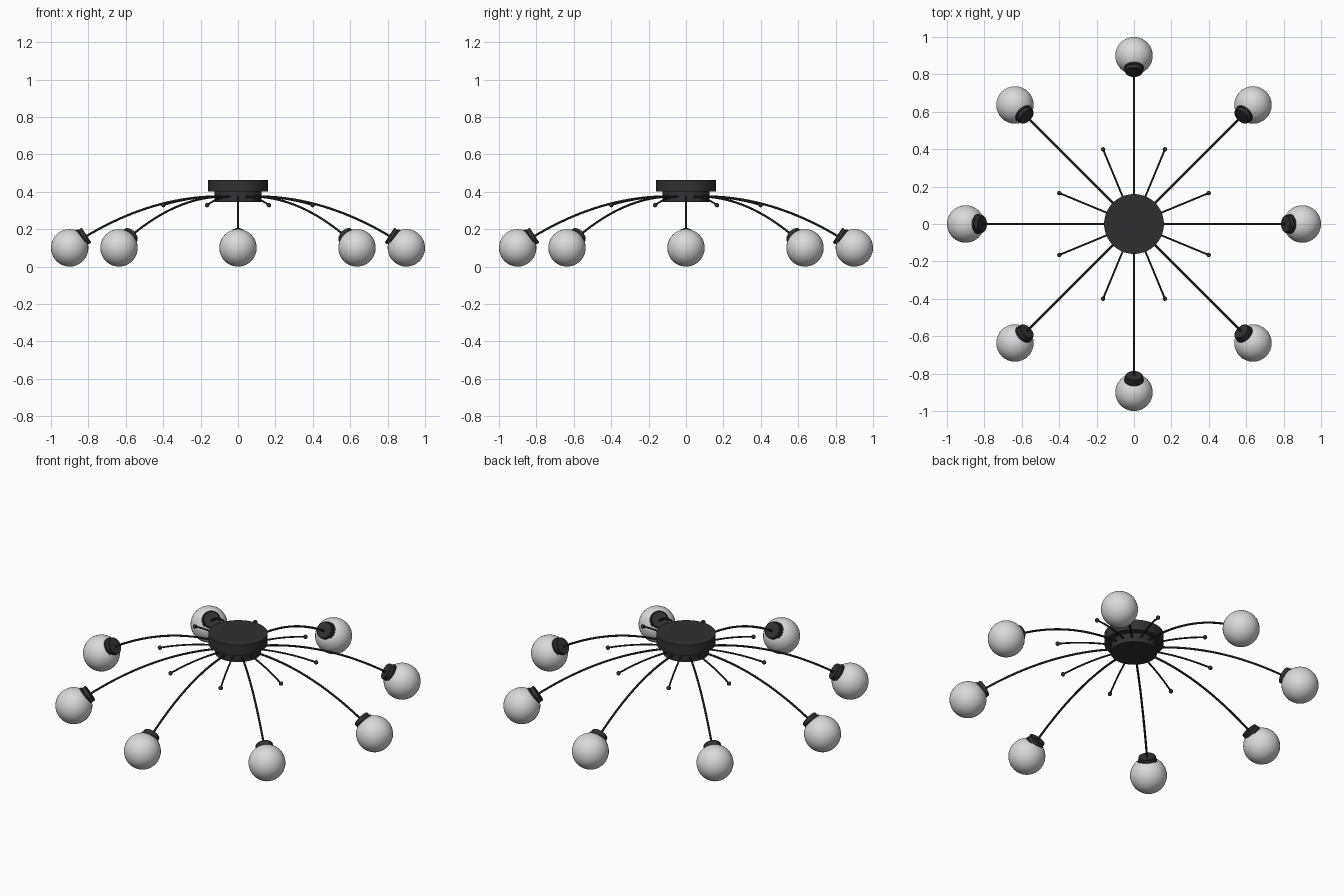
import bpy, bmesh, math
from mathutils import Vector

if "Cube" in bpy.data.objects:
    bpy.data.objects.remove(bpy.data.objects["Cube"])


def material(name, v):
    m = bpy.data.materials.new(name)
    m.diffuse_color = (v, v, v, 1)
    m.use_nodes = True
    m.node_tree.nodes["Principled BSDF"].inputs["Base Color"].default_value = m.diffuse_color
    return m


BLACK = material("matte black", 0.03)
GLASS = material("frosted glass", 0.70)


def finish(ob, name, mat, smooth=True):
    ob.name = name
    ob.data.materials.append(mat)
    if smooth:
        bpy.ops.object.select_all(action='DESELECT')
        ob.select_set(True)
        bpy.context.view_layer.objects.active = ob
        bpy.ops.object.shade_smooth_by_angle(angle=math.radians(35))
    return ob


def lathe(name, profile, origin, axis, mat, seg=48):
    """Closed solid of revolution from (radius, height) pairs along an axis."""
    bm = bmesh.new()
    rings = [[bm.verts.new((r * math.cos(2 * math.pi * i / seg),
                            r * math.sin(2 * math.pi * i / seg), h))
              for i in range(seg)] for r, h in profile]
    for a, b in zip(rings, rings[1:]):
        for i in range(seg):
            j = (i + 1) % seg
            bm.faces.new((a[i], a[j], b[j], b[i]))
    bm.faces.new(rings[0][::-1])
    bm.faces.new(rings[-1])
    me = bpy.data.meshes.new(name)
    bm.to_mesh(me)
    bm.free()
    ob = bpy.data.objects.new(name, me)
    bpy.context.collection.objects.link(ob)
    ob.location = origin
    ob.rotation_euler = Vector(axis).to_track_quat('Z', 'Y').to_euler()
    return finish(ob, name, mat)


def arm_height(r):
    return 0.375 - 0.42 * max(r - 0.1, 0) ** 2


def polar(r, angle, z):
    return Vector((r * math.cos(angle), r * math.sin(angle), z))


def arm(name, angle, r_end, thick):
    """Drooping round rod running outward from the canopy."""
    cu = bpy.data.curves.new(name, 'CURVE')
    cu.dimensions = '3D'
    cu.bevel_depth = thick
    cu.bevel_resolution = 2
    cu.use_fill_caps = True
    sp = cu.splines.new('POLY')
    n = 20
    sp.points.add(n)
    for i in range(n + 1):
        r = 0.08 + (r_end - 0.08) * i / n
        sp.points[i].co = (*polar(r, angle, arm_height(r)), 1)
    ob = bpy.data.objects.new(name, cu)
    bpy.context.collection.objects.link(ob)
    bpy.ops.object.select_all(action='DESELECT')
    ob.select_set(True)
    bpy.context.view_layer.objects.active = ob
    bpy.ops.object.convert(target='MESH')
    finish(bpy.context.object, name, BLACK)


def ball(name, loc, radius, mat, seg, rings):
    bpy.ops.mesh.primitive_uv_sphere_add(segments=seg, ring_count=rings,
                                         radius=radius, location=loc)
    finish(bpy.context.object, name, mat)


# Ceiling canopy: wide plate above, narrower hub below
lathe("canopy_plate", [(0.16, 0.40), (0.16, 0.462)], (0, 0, 0), (0, 0, 1), BLACK, 64)
lathe("canopy_hub", [(0.125, 0.345), (0.125, 0.405)], (0, 0, 0), (0, 0, 1), BLACK, 64)

for k in range(8):
    # Long arm with socket and globe
    a = k * math.pi / 4
    arm(f"long_arm_{k}", a, 0.82, 0.006)
    globe = polar(0.9, a, 0.1)
    axis = polar(math.cos(math.radians(33)), a, -math.sin(math.radians(33)))
    lathe(f"socket_{k}", [(0.044, 0), (0.047, 0.003), (0.047, 0.022), (0.053, 0.025),
                          (0.053, 0.045)], polar(0.81, a, 0.168), axis, BLACK, 32)
    ball(f"globe_{k}", globe, 0.1, GLASS, 32, 24)
    # Short decorative arm with a ball tip
    b = a + math.pi / 8
    arm(f"short_arm_{k}", b, 0.432, 0.005)
    ball(f"tip_{k}", polar(0.432, b, arm_height(0.432)), 0.012, BLACK, 16, 10)
